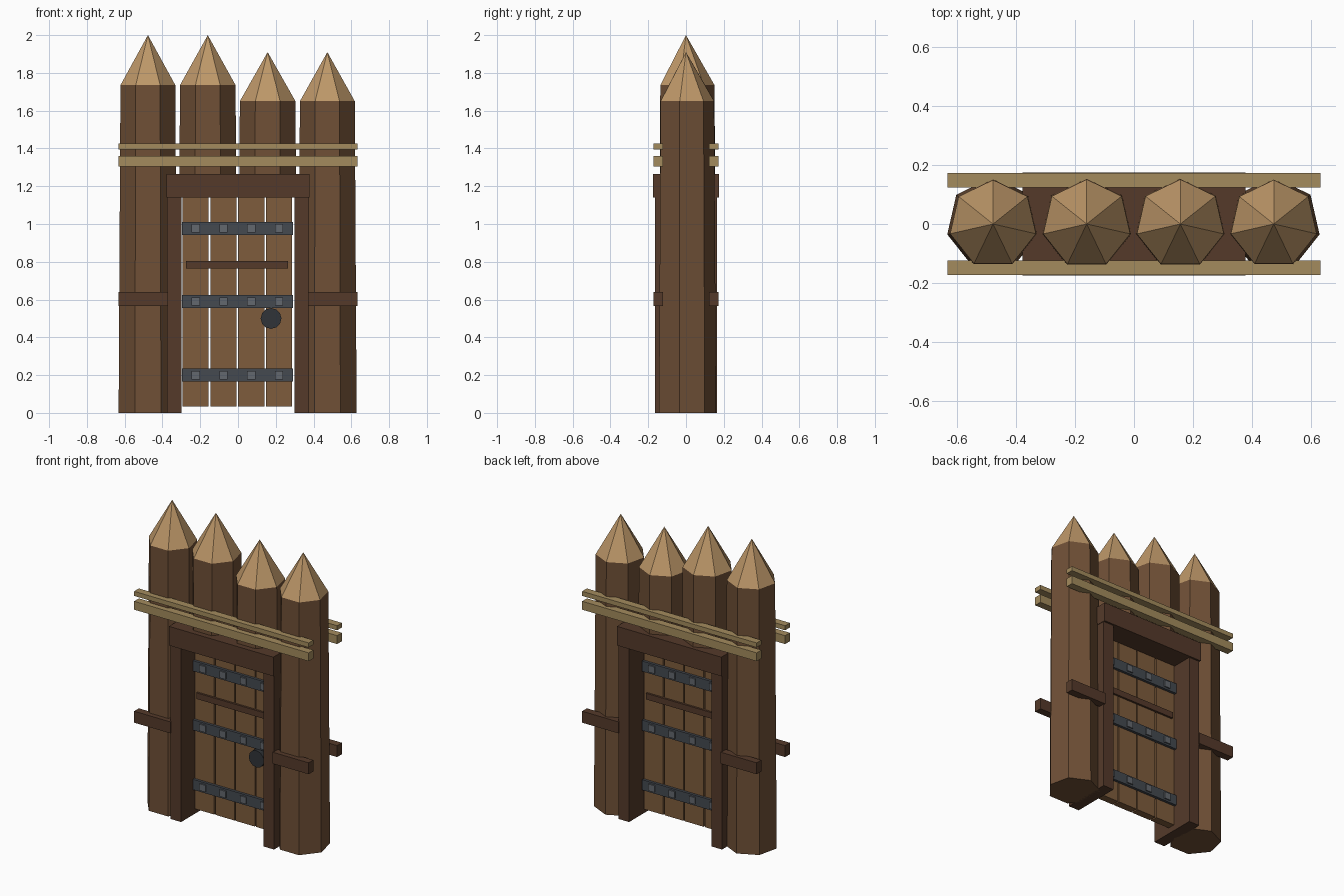
import bpy, math

if "Cube" in bpy.data.objects:
    bpy.data.objects.remove(bpy.data.objects["Cube"])

def mat(name, r, g, b):
    m = bpy.data.materials.new(name)
    m.diffuse_color = (r, g, b, 1)
    m.use_nodes = True
    m.node_tree.nodes["Principled BSDF"].inputs["Base Color"].default_value = m.diffuse_color
    return m

BARK = mat("bark", 0.16, 0.08, 0.037)
TIP = mat("cut_wood", 0.51, 0.31, 0.14)
ROPE = mat("rope", 0.37, 0.26, 0.11)
PLANK = mat("plank_wood", 0.21, 0.107, 0.045)
FRAME = mat("frame_wood", 0.09, 0.042, 0.023)
IRON = mat("iron", 0.058, 0.067, 0.08)
DARK = mat("dark_iron", 0.03, 0.034, 0.04)
BOLT = mat("bolt_iron", 0.127, 0.14, 0.156)

def mesh(name, verts, faces, m):
    me = bpy.data.meshes.new(name)
    me.from_pydata(verts, [], faces)
    me.materials.append(m)
    ob = bpy.data.objects.new(name, me)
    bpy.context.collection.objects.link(ob)
    return ob

def box(name, x, y, z, m):
    """Box from (min, max) ranges on each axis."""
    v = [(a, b, c) for c in z for b in y for a in x]
    f = [(0, 2, 3, 1), (4, 5, 7, 6), (0, 1, 5, 4), (2, 6, 7, 3), (0, 4, 6, 2), (1, 3, 7, 5)]
    return mesh(name, v, f, m)

def ring(cx, r, z, n=7):
    a = [math.pi / 2 + 2 * math.pi * i / n for i in range(n)]
    return [(cx + r * math.cos(t), r * math.sin(t), z) for t in a]

def log(i, cx, z0, r0, r1, z1, z2):
    n = 7
    sides = [(k, (k + 1) % n, n + (k + 1) % n, n + k) for k in range(n)]
    mesh(f"log_{i}", ring(cx, r0, z0) + ring(cx, r1, z1),
         sides + [tuple(reversed(range(n))), tuple(range(n, 2 * n))], BARK)
    mesh(f"log_point_{i}", ring(cx, r1, z1) + [(cx, 0, z2)],
         [(k, (k + 1) % n, n) for k in range(n)] + [tuple(reversed(range(n)))], TIP)

# Sharpened logs: outer two reach the ground, inner two stand on the lintel
log(1, -0.477, 0, 0.159, 0.149, 1.735, 2.0)
log(2, -0.160, 1.2, 0.154, 0.151, 1.735, 2.0)
log(3, 0.157, 1.2, 0.154, 0.151, 1.65, 1.91)
log(4, 0.473, 0, 0.159, 0.149, 1.65, 1.91)

# Door frame
box("lintel", (-0.378, 0.378), (-0.175, 0.175), (1.14, 1.265), FRAME)
for s, side in ((-1, "left"), (1, "right")):
    box(f"jamb_{side}", sorted((s * 0.298, s * 0.375)), (-0.163, 0.163), (0, 1.15), FRAME)

# Lashings and short rails on both faces
for s, face in ((-1, "front"), (1, "back")):
    y = sorted((s * 0.123, s * 0.172))
    box(f"lashing_low_{face}", (-0.632, 0.632), y, (1.305, 1.36), ROPE)
    box(f"lashing_high_{face}", (-0.632, 0.632), y, (1.395, 1.425), ROPE)
    for t, side in ((-1, "left"), (1, "right")):
        box(f"rail_{face}_{side}", sorted((t * 0.37, t * 0.632)), y, (0.565, 0.64), FRAME)

# Door planks
xs = [-0.224 + 0.147 * i for i in range(4)]
for i, x in enumerate(xs):
    box(f"door_plank_{i + 1}", (x - 0.069, x + 0.069), (-0.025, 0.025), (0.035, 1.16), PLANK)
box("door_bar", (-0.275, 0.265), (-0.038, 0.038), (0.765, 0.805), FRAME)

# Iron straps with square bolts
for j, z in enumerate((0.2, 0.59, 0.977)):
    box(f"strap_{j + 1}", (-0.297, 0.29), (-0.042, 0.042), (z - 0.034, z + 0.034), IRON)
    for i, x in enumerate(xs):
        box(f"bolt_{j + 1}_{i + 1}", (x - 0.022, x + 0.022), (-0.05, 0.05), (z - 0.022, z + 0.022), BOLT)

# Round door handle on the front
bpy.ops.mesh.primitive_cylinder_add(vertices=12, radius=0.055, depth=0.04,
                                    location=(0.175, -0.04, 0.5), rotation=(math.pi / 2, 0, 0))
handle = bpy.context.object
handle.name = "door_handle"
handle.data.materials.append(DARK)
